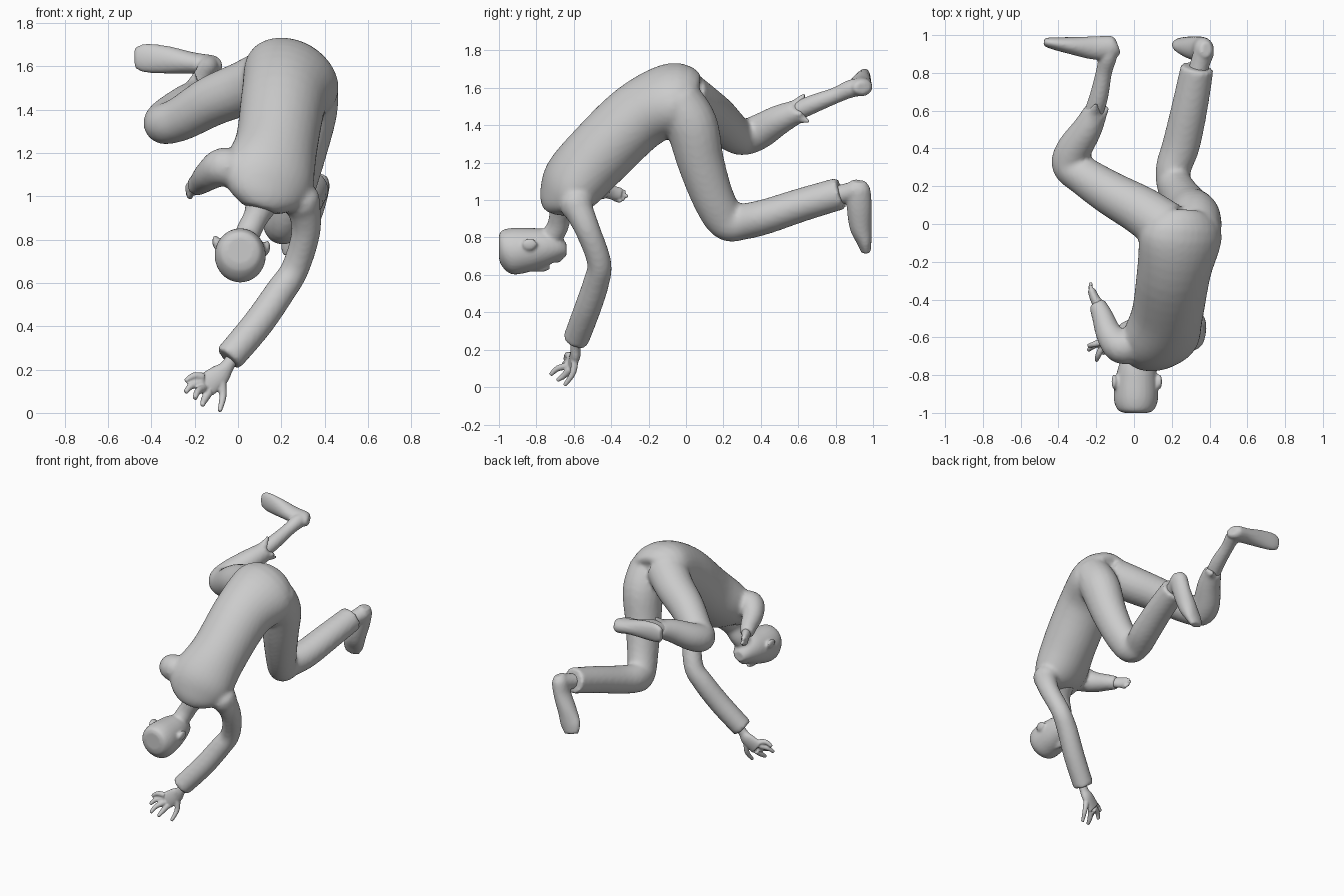
import bpy, bmesh, math
from mathutils import Vector as V


def spline(rows, t):
    # Catmull-Rom through rows of numbers
    i = min(int(t), len(rows) - 2)
    u = t - i
    p = [rows[max(0, min(len(rows) - 1, i + k))] for k in (-1, 0, 1, 2)]
    return [0.5 * (2 * b + (c - a) * u + (2 * a - 5 * b + 4 * c - d) * u * u
                   + (3 * b - a - 3 * c + d) * u ** 3) for a, b, c, d in zip(*p)]


def tube(bm, rows, side=(1, 0, 0), side_end=None, sides=20, steps=5, axis=None):
    # rows: x, y, z, half width (along side), half depth; a lone radius is used for both
    rows = [r if len(r) == 5 else (*r, r[3]) for r in rows]
    n = (len(rows) - 1) * steps
    pts = [spline(rows, k / steps) for k in range(n + 1)]
    s0, s1 = V(side), V(side_end or side)
    rings = []
    for k, p in enumerate(pts):
        t = V(axis) if axis else (V(pts[min(n, k + 1)][:3]) - V(pts[max(0, k - 1)][:3])).normalized()
        s = s0.lerp(s1, k / n)
        s = (s - t * t.dot(s)).normalized()
        d = t.cross(s)
        rings.append([bm.verts.new(V(p[:3]) + s * p[3] * math.cos(a) + d * p[4] * math.sin(a))
                      for a in (2 * math.pi * j / sides for j in range(sides))])
    for a, b in zip(rings, rings[1:]):
        for j in range(sides):
            m = (j + 1) % sides
            bm.faces.new((a[j], a[m], b[m], b[j]))
    bm.faces.new(rings[0][::-1])
    bm.faces.new(rings[-1])


def ball(bm, c, r):
    vs = bmesh.ops.create_uvsphere(bm, u_segments=16, v_segments=10, radius=1)["verts"]
    for v in vs:
        v.co = V(c) + V(a * b for a, b in zip(v.co, r))


def finish(name, bm, voxel, smooth):
    # fuse the overlapping pieces into one skin
    bmesh.ops.recalc_face_normals(bm, faces=bm.faces)
    me = bpy.data.meshes.new(name)
    bm.to_mesh(me)
    bm.free()
    ob = bpy.data.objects.new(name, me)
    bpy.context.collection.objects.link(ob)
    m = ob.modifiers.new("fuse", "REMESH")
    m.mode, m.voxel_size, m.use_smooth_shade = "VOXEL", voxel, True
    m = ob.modifiers.new("soften", "SMOOTH")
    m.factor, m.iterations = 0.5, smooth


# clothed body: torso, sleeves, trousers
bm = bmesh.new()
tube(bm, [(.25, .04, 1.535, .15, .12), (.25, -.05, 1.548, .228, .175), (.212, -.25, 1.45, .20, .182),
          (.178, -.47, 1.24, .192, .18), (.14, -.61, 1.09, .215, .16),
          (.12, -.675, 1.0, .18, .11), (.105, -.69, .94, .09, .07)],
     (.85, 0, -.48), (.88, .17, -.45), sides=32)
ball(bm, (.295, -.585, .975), (.085, .09, .09))
# arm reaching down
tube(bm, [(.29, -.60, 1.0, .085), (.315, -.53, .85, .068), (.265, -.465, .67, .065),
          (.195, -.48, .56, .07), (.09, -.53, .41, .072), (-.045, -.59, .25, .07)])
# arm folded back
tube(bm, [(0, -.64, 1.12, .09), (-.07, -.65, 1.135, .09), (-.13, -.585, 1.10, .072),
          (-.17, -.48, 1.065, .056), (-.198, -.42, 1.045, .046)], (0, 0, 1))
# lower leg: thigh, knee, shank with cuff
tube(bm, [(.33, -.05, 1.54, .13, .13), (.325, .03, 1.4, .135, .14), (.29, .08, 1.2, .118, .125),
          (.245, .15, 1.0, .10, .112), (.21, .22, .89, .092, .107), (.21, .30, .885, .094, .098),
          (.25, .42, .91, .10, .094), (.295, .62, .975, .096, .09), (.335, .83, 1.037, .088, .087)])
# raised leg
tube(bm, [(.17, -.02, 1.57, .13, .14), (.04, .07, 1.505, .125, .13), (-.12, .16, 1.44, .117),
          (-.26, .25, 1.36, .103), (-.34, .31, 1.335, .095), (-.32, .39, 1.365, .094),
          (-.25, .50, 1.43, .08), (-.20, .60, 1.475, .063)], (0, 0, 1))
# torn trouser hem
for tip in ((-.15, .66, 1.42), (-.20, .64, 1.57), (-.13, .62, 1.46), (-.22, .67, 1.50)):
    mid = V(tip).lerp(V((-.215, .55, 1.46)), .45)
    tube(bm, [(-.215, .55, 1.46, .045), (*mid, .03), (*tip, .01)], (0, 0, 1), sides=8)
finish("clothed_body", bm, .014, 5)

# head with flattened crown, neck, ears, nose, jaw
bm = bmesh.new()
tube(bm, [(.01, -1.0, .75, .06, .06), (.01, -.985, .742, .095, .095), (.01, -.93, .727, .117, .124),
          (.012, -.84, .733, .114, .118), (.016, -.75, .745, .097, .099),
          (.02, -.68, .745, .07, .065), (.02, -.64, .735, .04, .035)], sides=28, axis=(0, 1, 0))
tube(bm, [(.02, -.74, .77, .06), (.055, -.69, .85, .058), (.09, -.67, .92, .062), (.12, -.64, 1.0, .10)])
for x, z in ((.135, .765), (-.105, .79)):
    ball(bm, (x, -.835, z), (.014, .04, .032))
tube(bm, [(.01, -.83, .63, .012), (.01, -.77, .63, .016), (.01, -.735, .65, .022)], sides=10)
ball(bm, (.015, -.69, .685), (.035, .03, .02))
finish("head", bm, .01, 3)

# hand reaching down, fingers spread
bm = bmesh.new()
tube(bm, [(-.01, -.575, .28, .03), (-.05, -.59, .215, .032, .028), (-.085, -.592, .175, .05, .028),
          (-.15, -.61, .125, .057, .022)], (.6, 0, -.8))
for base, mid, tip in (((-.16, -.62, .165), (-.205, -.635, .17), (-.243, -.645, .145)),
                       ((-.165, -.62, .14), (-.215, -.645, .125), (-.243, -.67, .095)),
                       ((-.155, -.62, .115), (-.185, -.685, .10), (-.20, -.725, .065)),
                       ((-.135, -.62, .095), (-.155, -.655, .06), (-.165, -.69, .035)),
                       ((-.075, -.595, .15), (-.07, -.605, .075), (-.085, -.65, .008))):
    tube(bm, [(*base, .021), (*mid, .017), (*tip, .011)], (0, 1, .2), sides=10)
finish("lower_hand", bm, .006, 2)

# hand folded back
bm = bmesh.new()
tube(bm, [(-.18, -.44, 1.05, .034), (-.207, -.395, 1.04, .038, .026), (-.225, -.35, 1.032, .034, .021)], (0, 0, 1))
for dz, y in ((.02, -.325), (.0, -.31), (-.018, -.33)):
    tube(bm, [(-.215, -.37, 1.035 + dz, .014), (-.227, -.35, 1.03 + dz, .013), (-.23, y, 1.02 + dz, .01)],
         (0, 0, 1), sides=10)
tube(bm, [(-.21, -.40, 1.02, .014), (-.225, -.37, 1.0, .012), (-.215, -.345, .995, .009)], (0, 0, 1), sides=10)
finish("folded_hand", bm, .006, 2)

# lower foot
bm = bmesh.new()
tube(bm, [(.33, .78, 1.02, .052), (.35, .85, 1.035, .052), (.37, .91, 1.05, .055)])
tube(bm, [(.385, .925, 1.10, .03, .04), (.372, .922, 1.06, .053, .063), (.352, .926, .97, .054, .067),
          (.305, .934, .86, .064, .06), (.268, .951, .78, .07, .04), (.252, .963, .722, .05, .025)],
     (.9, 0, .4))
finish("lower_foot", bm, .01, 2)

# raised foot with bare shin
bm = bmesh.new()
tube(bm, [(-.24, .52, 1.44, .05), (-.19, .66, 1.505, .05), (-.16, .80, 1.56, .043),
          (-.14, .88, 1.595, .048), (-.13, .94, 1.605, .048)], (0, 0, 1))
tube(bm, [(-.085, .945, 1.60, .03, .04), (-.115, .937, 1.602, .048, .06), (-.21, .932, 1.615, .05, .062),
          (-.33, .944, 1.63, .064, .046), (-.43, .957, 1.638, .066, .032), (-.477, .964, 1.638, .047, .02)],
     (.15, 0, 1))
finish("raised_foot", bm, .01, 2)
